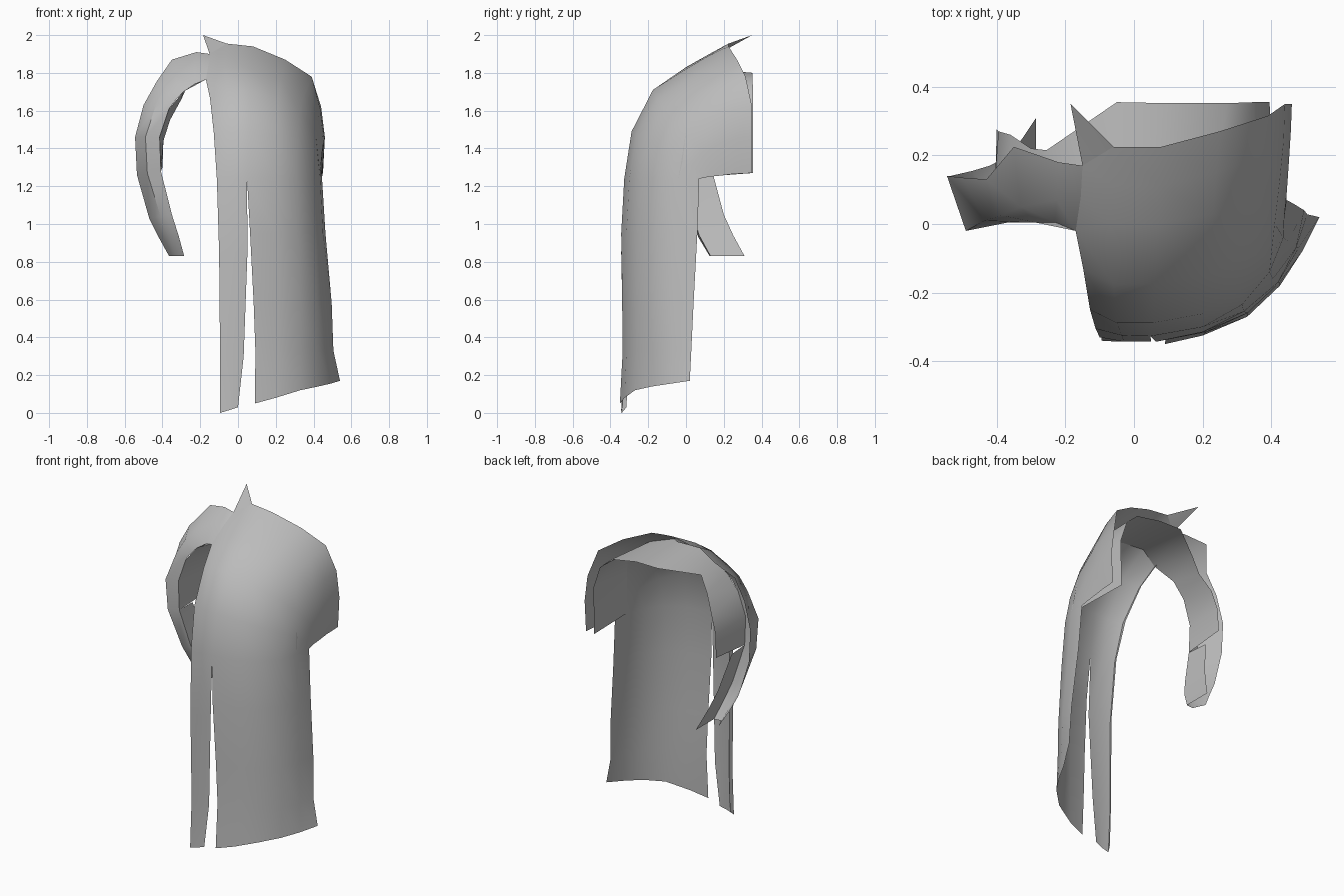
import bpy, bmesh, math

cube = bpy.data.objects.get("Cube")
if cube:
    bpy.data.objects.remove(cube, do_unlink=True)

grey = bpy.data.materials.new("mid_grey")
grey.use_nodes = True
colour = (0.5, 0.5, 0.5, 1)
grey.diffuse_color = colour
bsdf = grey.node_tree.nodes["Principled BSDF"]
bsdf.inputs["Base Color"].default_value = colour
bsdf.inputs["Roughness"].default_value = 0.8


def at(z, pts):
    """Lift plan points to one height."""
    return [(x, y, z) for x, y in pts]


def sheet(name, *patches):
    """Loft each list of rows into quads, weld the patches and shade smooth."""
    bm = bmesh.new()
    for rows in patches:
        grid = [[bm.verts.new(p) for p in row] for row in rows]
        for a, b in zip(grid, grid[1:]):
            for i in range(len(a) - 1):
                bm.faces.new((a[i], b[i], b[i + 1], a[i + 1]))
    bmesh.ops.remove_doubles(bm, verts=bm.verts, dist=0.0005)
    mesh = bpy.data.meshes.new(name)
    bm.to_mesh(mesh)
    bm.free()
    mesh.materials.append(grey)
    ob = bpy.data.objects.new(name, mesh)
    bpy.context.collection.objects.link(ob)
    bpy.ops.object.select_all(action='DESELECT')
    ob.select_set(True)
    bpy.context.view_layer.objects.active = ob
    bpy.ops.object.shade_smooth_by_angle(angle=math.radians(70))


# Crown and side: rows run from the back rim forward and down to the slit top
back_rim = [(-.15, .17, 1.90), (-.06, .225, 1.955), (.08, .225, 1.94), (.25, .27, 1.87),
            (.39, .315, 1.78), (.44, .35, 1.62), (.46, .35, 1.46), (.45, .35, 1.27)]
crown = [(-.155, .08, 1.85), (-.065, .115, 1.895), (.075, .11, 1.885), (.24, .15, 1.83),
         (.375, .2, 1.745), (.436, .24, 1.605), (.457, .27, 1.45), (.449, .3, 1.267)]
upper = [(-.17, -.02, 1.765), (-.07, 0, 1.83), (.07, 0, 1.82), (.23, .03, 1.77),
         (.35, .08, 1.69), (.425, .13, 1.57), (.452, .19, 1.43), (.447, .25, 1.265)]
brow = [(-.148, -.13, 1.665), (-.06, -.175, 1.71), (.06, -.175, 1.71), (.21, -.15, 1.66),
        (.325, -.09, 1.59), (.41, 0, 1.49), (.445, .09, 1.38), (.446, .17, 1.255)]
chest = [(-.128, -.25, 1.48), (-.05, -.288, 1.49), (.055, -.288, 1.49), (.2, -.262, 1.47),
         (.315, -.19, 1.43), (.4, -.09, 1.38), (.438, .02, 1.31), (.445, .12, 1.25)]
slit_top = at(1.24, [(-.112, -.305), (-.035, -.325), (.048, -.327), (.2, -.30),
                     (.315, -.235), (.395, -.14), (.435, -.04), (.445, .07)])

# Wide hanging panel and the narrow strip beside the slit
panel = [slit_top[2:],
         at(.95, [(.064, -.343), (.2, -.315), (.32, -.255), (.405, -.16), (.45, -.05), (.463, .06)]),
         at(.58, [(.083, -.338), (.21, -.315), (.33, -.26), (.42, -.17), (.472, -.07), (.496, .04)]),
         at(.33, [(.092, -.335), (.21, -.315), (.33, -.26), (.425, -.17), (.48, -.07), (.505, .028)]),
         [(.09, -.35, .05), (.2, -.325, .08), (.33, -.27, .12),
          (.425, -.18, .14), (.49, -.08, .155), (.54, .02, .17)]]
strip = [slit_top[:3],
         at(.85, [(-.1, -.33), (-.03, -.343), (.05, -.343)]),
         at(.3, [(-.095, -.325), (-.03, -.332), (.03, -.33)]),
         [(-.095, -.34, 0), (-.045, -.343, .015), (0, -.335, .03)]]

# Narrow turned-back edge along the right side of the shell and strip
right_edge = [upper[0], brow[0], chest[0]] + [row[0] for row in strip]
turned_back = [(-.165, .01, 1.765), (-.138, -.10, 1.66), (-.118, -.215, 1.475),
               (-.1, -.275, 1.24), (-.088, -.305, .85), (-.085, -.305, .3), (-.085, -.315, .03)]

# Curved side lock: each row is outer edge, front ridge, inner edge
lock = [[back_rim[0], crown[0], upper[0]],
        [(-.22, .18, 1.91), (-.225, .07, 1.85), (-.23, .005, 1.74)],
        [(-.35, .225, 1.87), (-.33, .05, 1.78), (-.29, .005, 1.70)],
        [(-.43, .13, 1.755), (-.385, .025, 1.72), (-.328, .005, 1.66)],
        [(-.50, .135, 1.63), (-.435, .01, 1.63), (-.365, .005, 1.61)],
        [(-.545, .14, 1.46), (-.49, -.02, 1.46), (-.415, 0, 1.46)],
        [(-.535, .14, 1.26), (-.48, -.012, 1.27), (-.408, 0, 1.28)],
        [(-.47, .155, 1.03), (-.41, .03, 1.04), (-.35, .035, 1.05)],
        [(-.42, .17, .93), (-.365, .065, .93), (-.315, .07, .94)],
        [(-.365, .2, .83), (-.33, .125, .83), (-.285, .13, .83)]]
inner_edge = [row[2] for row in lock]
sheet("outer_shell", [back_rim, crown, upper, brow, chest, slit_top], panel, strip,
      [turned_back, right_edge], [row[::-1] for row in lock])

# Inner face of the lock, narrowing below the notch to a pointed tip
tip_edge = [(-.415, .14, 1.275), (-.36, .2, 1.05), (-.325, .25, .94), (-.285, .31, .83)]
sheet("side_lock_inner_face", [inner_edge[6:], tip_edge])

# Lining under the crown, from the left flap over to the side lock
lining_back = [(.39, .355, 1.27), (.395, .355, 1.56), (.35, .355, 1.70), (.27, .352, 1.77),
               (.1, .352, 1.80), (-.05, .355, 1.80), (-.255, .215, 1.76), (-.30, .22, 1.66),
               (-.36, .26, 1.55), (-.395, .27, 1.44), (-.40, .275, 1.30)]
lining_front = [slit_top[6], brow[5], upper[4], upper[3], upper[2], upper[1],
                inner_edge[0], inner_edge[2]] + inner_edge[4:7]
sheet("inner_lining", [lining_back, lining_front])

# Pointed tuft on the crown
tip = (-.185, .35, 2.0)
sheet("crown_tuft", [[back_rim[0], tip], [(-.105, .197, 1.925), tip], [back_rim[1], tip]])
